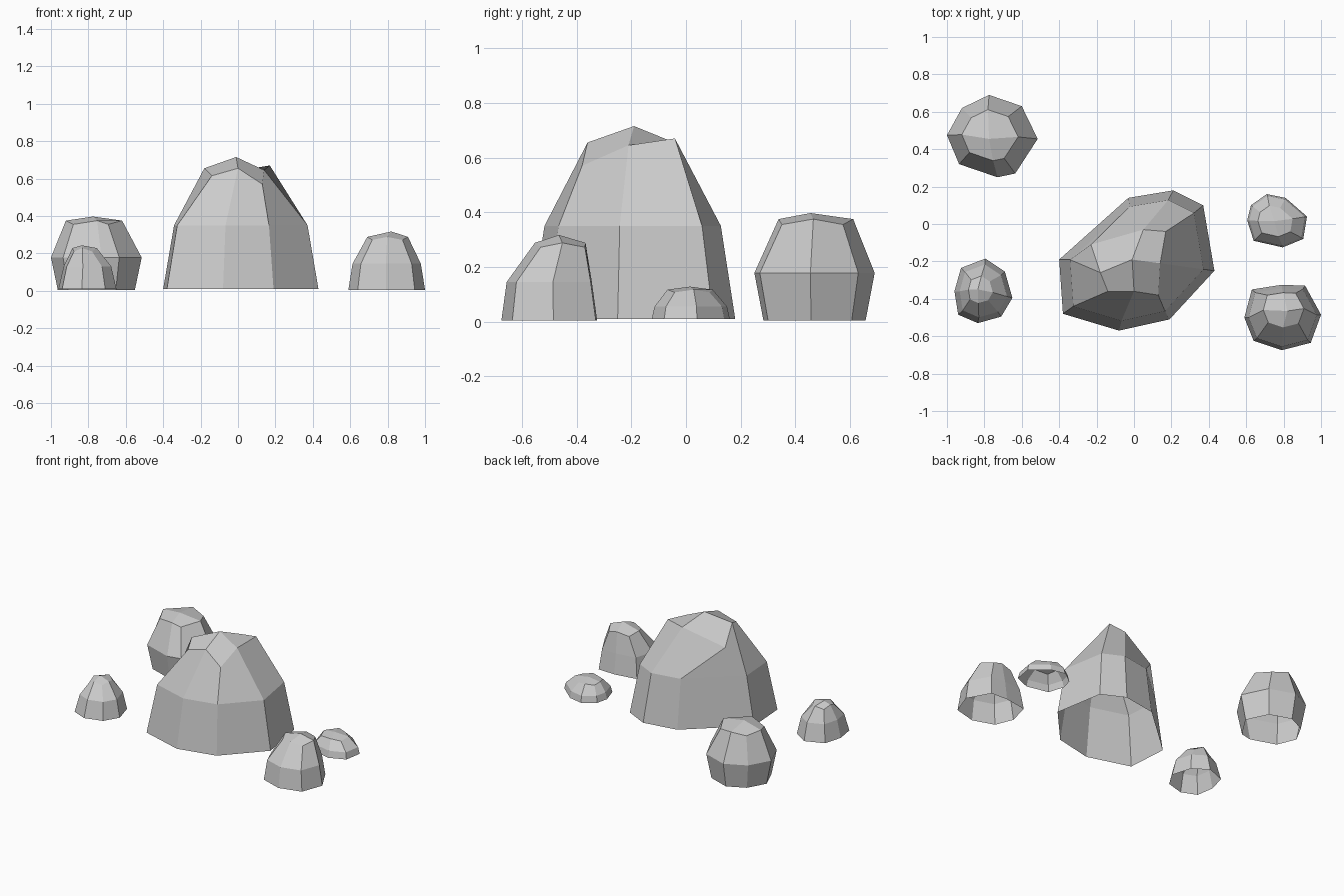
import bpy
from mathutils import Vector

if "Cube" in bpy.data.objects:
    bpy.data.objects.remove(bpy.data.objects["Cube"])


def rock(name, outline, rings, top, apex):
    """Faceted open-bottomed boulder: rings of 8 points, closed by a four-quad cap.
    outline: widest ring, starting left and running counter-clockwise
    rings: (scale, height) of the outline from the ground up
    top: explicit 3D ring, or (centre x, centre y, scale, edge height, corner height)"""
    n = len(outline)
    cx = (min(p[0] for p in outline) + max(p[0] for p in outline)) / 2
    cy = (min(p[1] for p in outline) + max(p[1] for p in outline)) / 2
    verts = [Vector((cx + (x - cx) * s, cy + (y - cy) * s, z))
             for s, z in rings for x, y in outline]
    if len(top) == n:
        verts += [Vector(p) for p in top]
    else:
        tx, ty, s, ze, zc = top
        verts += [Vector((tx + (x - cx) * s, ty + (y - cy) * s, zc if i % 2 else ze))
                  for i, (x, y) in enumerate(outline)]
    verts.append(Vector(apex))
    faces = [(r * n + i, r * n + (i + 1) % n, (r + 1) * n + (i + 1) % n, (r + 1) * n + i)
             for r in range(len(rings)) for i in range(n)]
    t = len(rings) * n
    faces += [(t + i, t + i + 1, t + (i + 2) % n, t + n) for i in range(0, n, 2)]
    mesh = bpy.data.meshes.new(name)
    mesh.from_pydata(verts, [], faces)
    mesh.update()
    obj = bpy.data.objects.new(name, mesh)
    bpy.context.collection.objects.link(obj)
    return obj


# Large central boulder
rock("large_boulder",
     [(-.40, -.19), (-.38, -.48), (-.08, -.57), (.19, -.51),
      (.43, -.25), (.37, .10), (.21, .18), (-.03, .14)],
     [(1, .01), (.86, .35)],
     [(-.18, -.26, .655), (-.14, -.36, .615), (0, -.36, .655), (.13, -.38, .57),
      (.14, -.21, .645), (.17, -.04, .67), (.05, -.03, .65), (-.23, -.11, .55)],
     (-.01, -.19, .715))

# Round boulder at the back left, narrowing towards the ground
rock("round_boulder",
     [(-1, .475), (-.935, .32), (-.73, .25), (-.635, .27),
      (-.515, .455), (-.6, .63), (-.775, .69), (-.92, .62)],
     [(.85, .005), (1, .178)],
     (-.77, .475, .62, .375, .355), (-.775, .455, .397))

# Small pointed stone at the front left
rock("pointed_stone",
     [(-.96, -.36), (-.94, -.485), (-.835, -.53), (-.71, -.495),
      (-.65, -.395), (-.69, -.255), (-.795, -.185), (-.925, -.235)],
     [(1, .01), (.82, .13)],
     (-.82, -.35, .42, .228, .21), (-.835, -.35, .243))

# Low stone on the right
rock("low_stone",
     [(.605, .02), (.64, -.09), (.795, -.125), (.905, -.08),
      (.925, .04), (.81, .14), (.71, .16), (.625, .10)],
     [(1, .01), (.93, .055)],
     (.755, .015, .58, .117, .107), (.75, .015, .128))

# Domed stone at the front right
rock("domed_stone",
     [(.59, -.5), (.64, -.625), (.79, -.675), (.945, -.635),
      (1, -.485), (.915, -.33), (.79, -.325), (.63, -.35)],
     [(1, .005), (.89, .145)],
     (.80, -.46, .53, .288, .272), (.82, -.465, .317))
